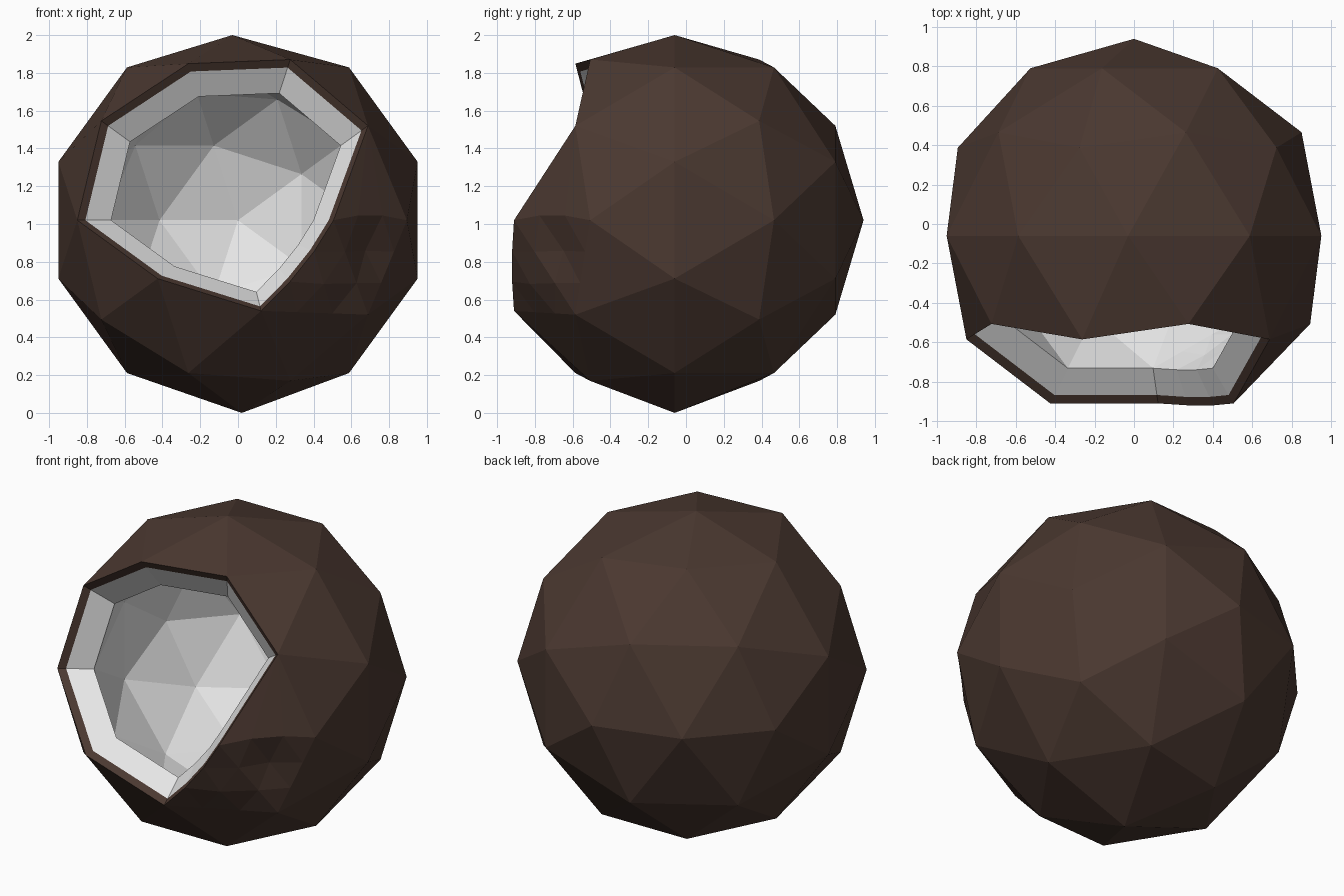
import bpy, bmesh, math
from mathutils import Vector, Matrix

if "Cube" in bpy.data.objects:
    bpy.data.objects.remove(bpy.data.objects["Cube"])

CENTRE = Vector((0, -0.06, 1.02))


def material(name, rgb):
    m = bpy.data.materials.new(name)
    m.diffuse_color = (*rgb, 1)
    m.use_nodes = True
    m.node_tree.nodes["Principled BSDF"].inputs["Base Color"].default_value = m.diffuse_color
    return m


brown = material("husk brown", (0.07, 0.04, 0.03))
white = material("flesh white", (0.8, 0.8, 0.8))

# Base sphere with its five-fold axis pointing to the front
bm = bmesh.new()
bmesh.ops.create_icosphere(bm, subdivisions=2, radius=1,
                           matrix=Matrix.Rotation(math.radians(90), 4, 'X'))


def find(angle, radius, y):
    a = math.radians(angle)
    p = Vector((radius * math.cos(a), y, radius * math.sin(a)))
    return min(bm.verts, key=lambda v: (v.co - p).length)


RING, BASE, MID = (0.526, -0.851), (0.894, -0.447), (0.851, -0.526)
top, bottom = find(90, 1, 0), find(270, 1, 0)
low, right = find(288, *RING), find(0, *RING)
outer, corner = find(0, *BASE), find(324, *MID)
upper_left = find(108, *MID)
opening = [find(0, 0, -1), find(72, *RING), find(144, *RING)]

# Front opening
bmesh.ops.delete(bm, geom=opening, context='VERTS')

# Slight hand-made irregularity
for v, d in ((top, (-0.03, 0, -0.02)), (bottom, (0.02, 0, -0.02)),
             (low, (-0.04, 0, 0.02)), (right, (-0.02, 0, 0)),
             (upper_left, (0, 0, 0.02))):
    v.co += Vector(d)

# Finer patch beside the opening, with a bulged edge and a shallow dent
tris = [(low, right, corner), (right, outer, corner)]
centres = [sum((v.co for v in t), Vector()) / 3 for t in tris]
ends = [(low.co.copy(), right.co.copy(), Vector((0.025, -0.01, -0.005))),
        (right.co.copy(), outer.co.copy(), Vector((0, 0, 0.025)))]
edges = {e for f in bm.faces if any(set(f.verts) == set(t) for t in tris) for e in f.edges}
bmesh.ops.subdivide_edges(bm, edges=list(edges), cuts=2, use_grid_fill=True)


def nearest(p):
    return min(bm.verts, key=lambda v: (v.co - p).length)


for a, b, d in ends:
    for t in (1 / 3, 2 / 3):
        nearest(a.lerp(b, t)).co += d
for c, push in zip(centres, (0.03, -0.03)):
    nearest(c).co += c.normalized() * push
bmesh.ops.triangulate(bm, faces=[f for f in bm.faces if len(f.verts) > 3])


def layer(name, outside, inside, mat):
    """Closed shell between two concentric copies of the opened sphere."""
    s = bm.copy()
    rim = [e for e in s.edges if e.is_boundary]
    dup = bmesh.ops.duplicate(s, geom=s.verts[:] + s.edges[:] + s.faces[:])
    vm = dup["vert_map"]
    new = [g for g in dup["geom"] if isinstance(g, bmesh.types.BMVert)]
    new_set = set(new)
    old = [v for v in s.verts if v not in new_set]
    bridge = [(e.verts[0], e.verts[1], vm[e.verts[1]], vm[e.verts[0]]) for e in rim]
    for q in bridge:
        s.faces.new(q)
    for v in old:
        v.co = v.co * outside + CENTRE
    for v in new:
        v.co = v.co * inside + CENTRE
    bmesh.ops.recalc_face_normals(s, faces=s.faces)
    me = bpy.data.meshes.new(name)
    s.to_mesh(me)
    s.free()
    me.materials.append(mat)
    ob = bpy.data.objects.new(name, me)
    bpy.context.collection.objects.link(ob)


layer("husk", 1.0, 0.95, brown)
layer("flesh", 0.95, 0.79, white)
bm.free()
